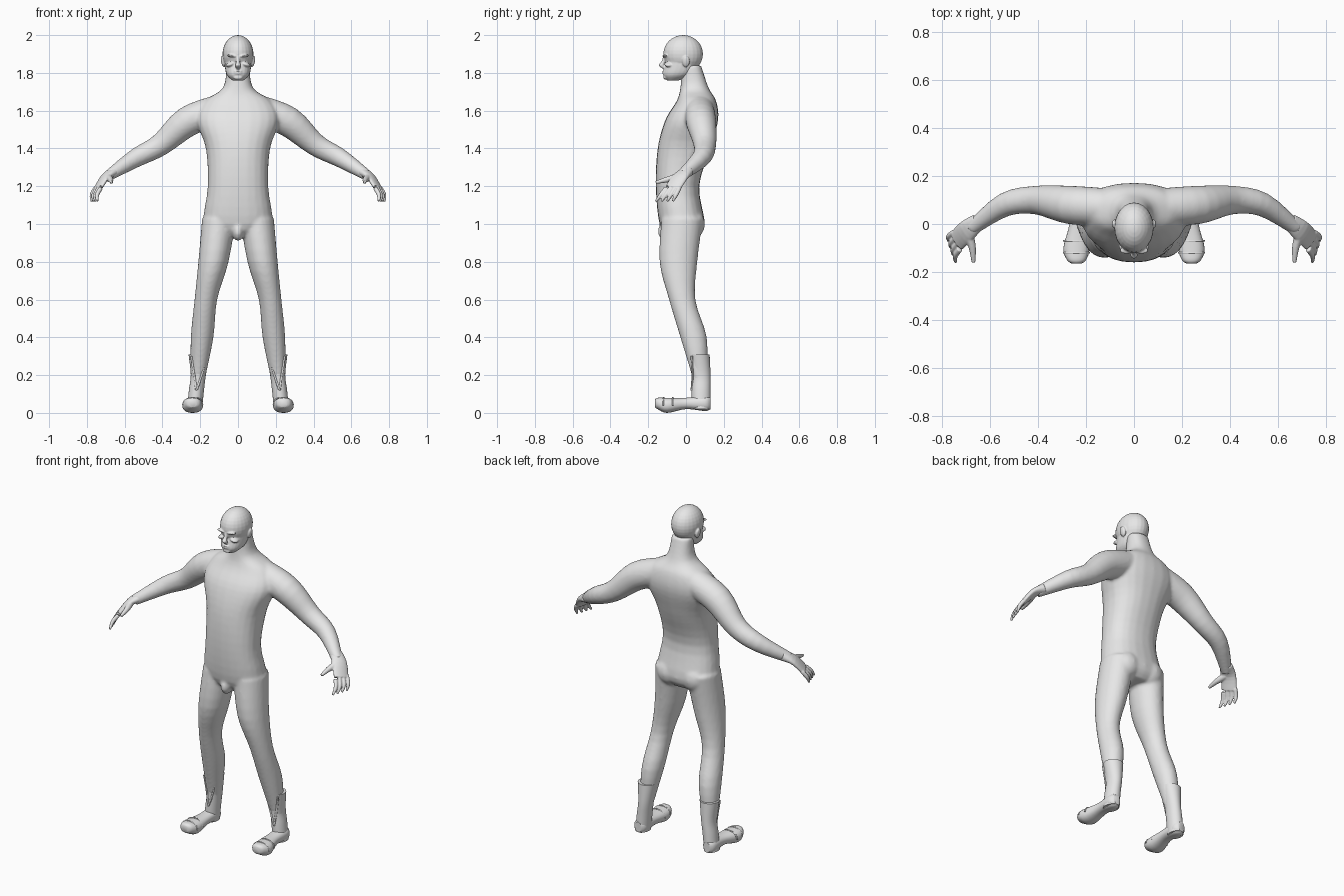
import bpy, bmesh
from math import sin, cos, pi, copysign
from mathutils import Vector, Matrix

cube = bpy.data.objects.get("Cube")
if cube:
    bpy.data.objects.remove(cube, do_unlink=True)

X, Y, Z = Matrix.Identity(3)

grey = bpy.data.materials.new("light grey")
grey.use_nodes = True
grey.diffuse_color = (.8, .8, .8, 1)
grey.node_tree.nodes["Principled BSDF"].inputs["Base Color"].default_value = grey.diffuse_color


def spline(rows, steps=4):
    """Smooth curve through the key rings; a single radius is used for both directions."""
    keys = [Vector((*row, row[-1])[:5]) for row in rows]
    last = len(keys) - 1
    out = []
    for i in range(last):
        a, b, c, d = keys[max(i - 1, 0)], keys[i], keys[i + 1], keys[min(i + 2, last)]
        for k in range(steps):
            t = k / steps
            start, end = (c - a) / 2, (d - b) / 2
            bend = (c - b) * 3 - start * 2 - end
            out.append(b + start * t + bend * t ** 2 + (start + end - (c - b) * 2) * t ** 3)
    return out + [keys[last]]


def power_cos(angle, power):
    c = cos(angle)
    return copysign(abs(c) ** (2 / power), c)


def loft(bm, rows, wide, deep=None, side=1, segments=24, power=2):
    """Skin rings (x, y, z, wide radius, deep radius); rings follow the path if deep is None."""
    path = spline(rows)
    points = [Vector(row[:3]) for row in path]
    rings = []
    for i, point in enumerate(points):
        u, v = wide, deep
        if deep is None:
            tangent = (points[min(i + 1, len(points) - 1)] - points[max(i - 1, 0)]).normalized()
            u = (wide - tangent * wide.dot(tangent)).normalized()
            v = tangent.cross(u)
        ring = []
        for k in range(segments):
            angle = 2 * pi * k / segments
            q = point + u * power_cos(angle, power) * path[i][3]
            q += v * power_cos(angle - pi / 2, power) * path[i][4]
            ring.append(bm.verts.new((q.x * side, q.y, q.z)))
        rings.append(ring)
    for lower, upper in zip(rings, rings[1:]):
        for k in range(segments):
            bm.faces.new((lower[k - 1], lower[k], upper[k], upper[k - 1]))
    bm.faces.new(rings[0])
    bm.faces.new(rings[-1])


def blob(bm, centre, radii, turn=0, side=1):
    """Ellipsoid, turned about the front axis."""
    place = Matrix.Translation((centre[0] * side, centre[1], centre[2]))
    place = place @ Matrix.Rotation(turn * side, 4, "Y") @ Matrix.Diagonal((*radii, 1))
    bmesh.ops.create_uvsphere(bm, u_segments=24, v_segments=16, radius=1, matrix=place)


def slabs(rows):
    """Turn (height, front, back, half width) into level rings."""
    return [(0, (front + back) / 2, height, half, (back - front) / 2)
            for height, front, back, half in rows]


def finish(name, bm, voxel=0, smooth=0):
    bmesh.ops.recalc_face_normals(bm, faces=bm.faces)
    mesh = bpy.data.meshes.new(name)
    bm.to_mesh(mesh)
    bm.free()
    mesh.materials.append(grey)
    obj = bpy.data.objects.new(name, mesh)
    bpy.context.collection.objects.link(obj)
    if voxel:
        # fuse the overlapping volumes into one skin
        fuse = obj.modifiers.new("fuse", "REMESH")
        fuse.mode = "VOXEL"
        fuse.voxel_size = voxel
        fuse.use_smooth_shade = True
        relax = obj.modifiers.new("relax", "SMOOTH")
        relax.factor, relax.iterations = .5, smooth
    else:
        bpy.ops.object.select_all(action="DESELECT")
        obj.select_set(True)
        bpy.context.view_layer.objects.active = obj
        bpy.ops.object.shade_smooth_by_angle(angle=pi / 4)


# Body: torso, arms and legs in one skin
bm = bmesh.new()
torso = slabs([
    (.93, -.09, .06, .08), (1, -.14, .1, .18), (1.2, -.16, .07, .16), (1.4, -.15, .13, .17),
    (1.55, -.11, .17, .22), (1.65, -.05, .16, .18), (1.72, -.03, .12, .08), (1.84, -.02, .08, .06)])
loft(bm, torso, X, Y, power=2.3)
blob(bm, (0, -.1, .96), (.03, .05, .05))
arm = [(.12, .07, 1.6, .08), (.27, .08, 1.54, .08), (.41, .1, 1.42, .06),
       (.54, .08, 1.35, .05), (.68, -.02, 1.26, .03)]
leg = [(.1, -.02, 1.03, .09, .11), (.13, -.04, .8, .08, .1), (.17, -.02, .6, .06, .07),
       (.19, .04, .4, .06, .07), (.21, .07, .2, .04), (.22, .08, .1, .03)]
for side in (1, -1):
    loft(bm, arm, Z, side=side)
    loft(bm, leg, X, Y, side)
    blob(bm, (.08, .03, 1), (.08, .07, .08), side=side)
finish("body", bm, .009, 5)

# Head: skull and jaw, then nose, lips and chin
bm = bmesh.new()
blob(bm, (0, -.015, 1.9), (.082, .105, .1))
jaw = slabs([(1.76, -.1, -.04, .03), (1.79, -.12, .03, .06),
             (1.84, -.11, .06, .07), (1.9, -.1, .07, .07)])
loft(bm, jaw, X, Y, power=2.2)
loft(bm, [(0, -.11, 1.89, .01), (0, -.12, 1.86, .01), (0, -.13, 1.84, .015),
          (0, -.11, 1.82, .01)], X, Y)
for height in (1.797, 1.808):
    blob(bm, (0, -.113, height), (.023, .012, .005))
blob(bm, (0, -.11, 1.775), (.025, .01, .01))
# brow, cheek and ear on each side
for side in (1, -1):
    blob(bm, (.03, -.11, 1.89), (.03, .015, .007), -.1, side)
    blob(bm, (.04, -.09, 1.845), (.025, .025, .012), .3, side)
    blob(bm, (.08, 0, 1.86), (.01, .02, .03), .2, side)
finish("head", bm, .004, 3)

# Hands and boots
across = Vector((.35, .93, 0))
palm = [(.65, .01, 1.28, .035, .03), (.7, -.03, 1.25, .045, .02), (.74, -.07, 1.19, .045, .015)]
thumb = [(.69, -.04, 1.25, .02), (.675, -.1, 1.235, .015), (.67, -.16, 1.22, .008)]
shaft = [(.23, .08, .02, .04, .05), (.22, .08, .12, .04, .05),
         (.21, .08, .2, .04, .05), (.207, .07, .31, .055)]
foot = [(.23, .13, .05, .02, .03), (.23, .1, .05, .04), (.23, 0, .05, .04, .03),
        (.24, -.1, .04, .055, .04), (.24, -.15, .05, .04, .03), (.24, -.165, .05, .02)]
for side, word in ((1, "left"), (-1, "right")):
    bm = bmesh.new()
    loft(bm, palm, across, side=side)
    loft(bm, thumb, Z, side=side)
    # four fingers fanned along the knuckles
    for i in range(4):
        base = Vector(palm[-1][:3]) + across * .025 * (i - 1.5)
        tip = Vector((.745 + .01 * i, -.16 + .03 * i, 1.12))
        middle = base.lerp(tip, .5) + X * .01
        loft(bm, [(*base, .012), (*middle, .011), (*tip, .006)], across, side=side)
    finish(word + "_hand", bm, .004, 2)

    bm = bmesh.new()
    loft(bm, shaft, X, Y, side)
    loft(bm, foot, X, Z, side, power=2.3)
    # raised edges of the front opening
    for lean in (1, -1):
        loft(bm, [(.207 + .04 * lean, .03, .3, .006), (.212 + .02 * lean, .035, .2, .006),
                  (.22, .03, .12, .006)], X, side=side, segments=8)
    # toe straps
    for y in (-.07, -.12):
        strap = [(.24 + .053 * cos(a), y, .04 + .04 * sin(a), .004)
                 for a in (pi * k / 6 for k in range(7))]
        loft(bm, strap, Y, side=side, segments=8)
    finish(word + "_boot", bm)
